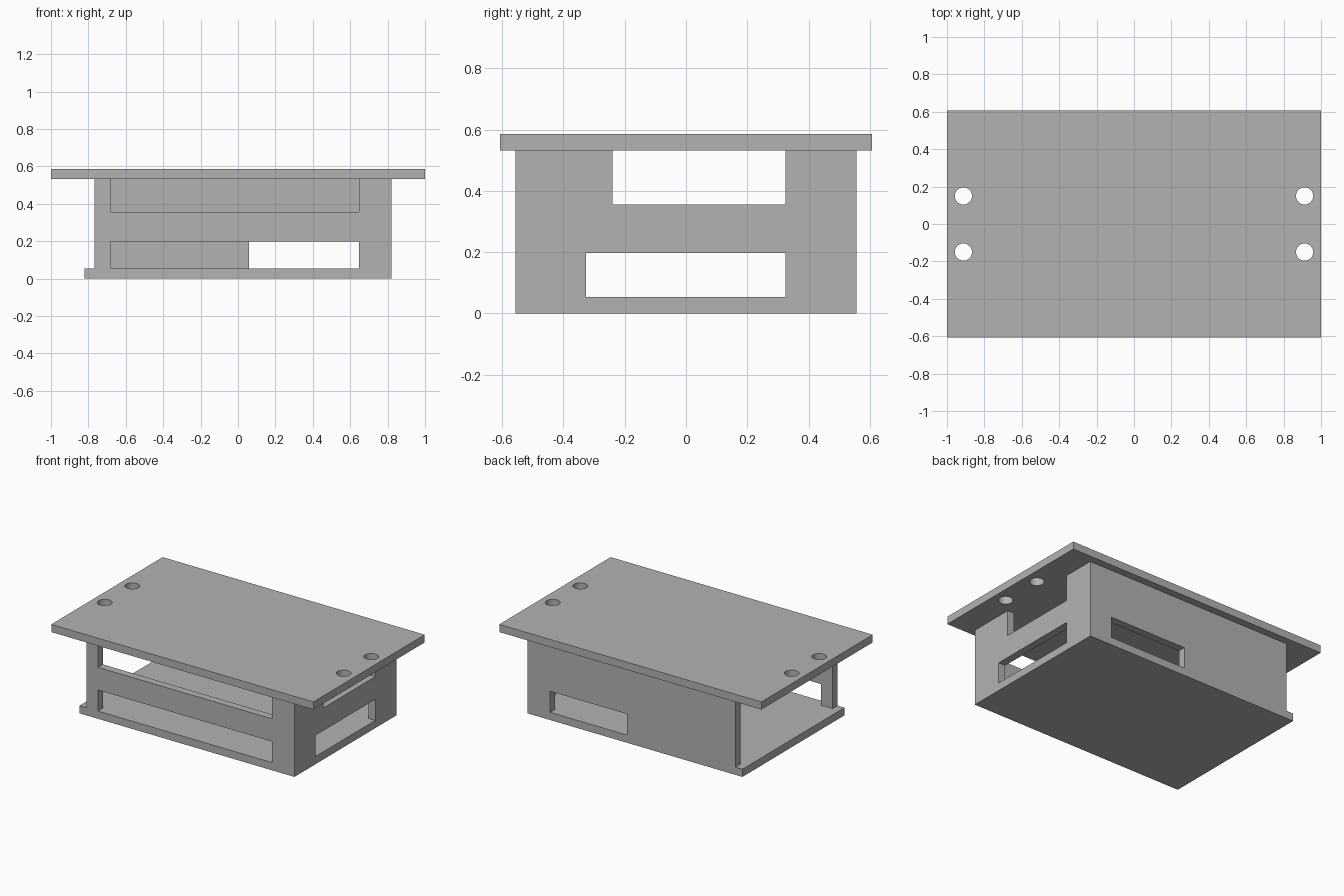
import bpy

if "Cube" in bpy.data.objects:
    bpy.data.objects.remove(bpy.data.objects["Cube"], do_unlink=True)

grey = bpy.data.materials.new("plain grey")
grey.use_nodes = True
COLOUR = (0.45, 0.45, 0.45, 1)
grey.diffuse_color = COLOUR
grey.node_tree.nodes["Principled BSDF"].inputs["Base Color"].default_value = COLOUR


def box(name, low, high):
    """Box spanning two opposite corners."""
    bpy.ops.mesh.primitive_cube_add(size=1, location=[(a + b) / 2 for a, b in zip(low, high)])
    ob = bpy.context.object
    ob.name = name
    ob.scale = [b - a for a, b in zip(low, high)]
    bpy.ops.object.transform_apply(location=True, rotation=False, scale=True)
    ob.data.materials.append(grey)
    return ob


def cut(target, cutter):
    """Subtract the cutter from the target and discard it."""
    cutter.hide_render = True
    mod = target.modifiers.new("cut", "BOOLEAN")
    mod.operation = "DIFFERENCE"
    mod.solver = "EXACT"
    mod.object = cutter
    bpy.context.view_layer.objects.active = target
    bpy.ops.object.modifier_apply(modifier=mod.name)
    bpy.data.objects.remove(cutter, do_unlink=True)


T = 0.053                # sheet thickness
X, Y = 0.82, 0.556       # half size of the tray
TOP = 0.532              # top of the walls
OVER = TOP + 0.2         # cutters for open-topped notches end here
SLOT, SILL = 0.198, 0.355

# Tray: floor with three walls, open on one end
tray = box("tray", (-X, -Y, 0), (X, Y, TOP))
cut(tray, box("cavity", (-1, -Y + T, T), (X - T, Y - T, OVER)))
cut(tray, box("floor_lip", (-1, -1, T), (-X + T, 1, OVER)))

# Front wall slot and notch
cut(tray, box("front_slot", (-0.68, -0.7, T), (0.647, -0.4, SLOT)))
cut(tray, box("front_notch", (-0.68, -0.7, SILL), (0.647, -0.4, OVER)))

# Back wall slot
cut(tray, box("back_slot", (0.06, 0.4, T), (0.647, 0.7, SLOT)))

# Side wall slot and notch
cut(tray, box("side_slot", (0.7, -0.327, T), (1, 0.325, SLOT)))
cut(tray, box("side_notch", (0.7, -0.24, SILL), (1, 0.325, OVER)))

# Lid with two round holes at each end
lid = box("lid", (-1, -0.607, TOP), (1, 0.607, TOP + T))
for x in (-0.912, 0.912):
    for y in (-0.15, 0.15):
        bpy.ops.mesh.primitive_cylinder_add(vertices=48, radius=0.046, depth=0.3, location=(x, y, TOP))
        hole = bpy.context.object
        hole.data.materials.append(grey)
        cut(lid, hole)

for ob in (tray, lid):
    bpy.ops.object.select_all(action="DESELECT")
    ob.select_set(True)
    bpy.context.view_layer.objects.active = ob
    bpy.ops.object.shade_smooth_by_angle()
